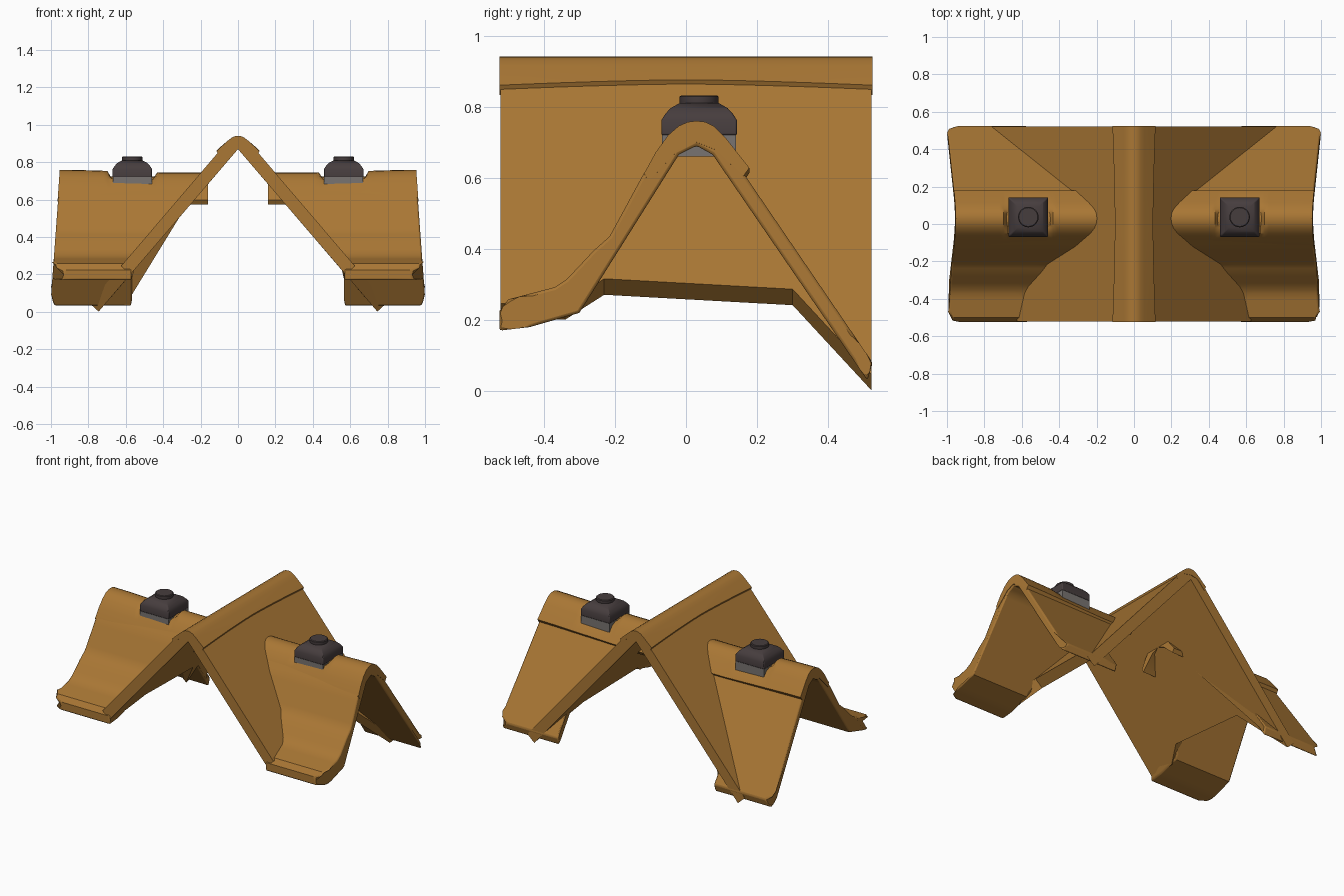
import bpy, bmesh, math

if "Cube" in bpy.data.objects:
    bpy.data.objects.remove(bpy.data.objects["Cube"])

def mat(name, col):
    m = bpy.data.materials.new(name)
    m.diffuse_color = (*col, 1)
    m.use_nodes = True
    m.node_tree.nodes["Principled BSDF"].inputs["Base Color"].default_value = m.diffuse_color
    return m

BROWN = mat("ochre_brown", (0.40, 0.185, 0.035))
DARK = mat("dark_iron", (0.062, 0.047, 0.048))
GREY = mat("grey_metal", (0.19, 0.175, 0.165))

def subdivide(pts, step=0.035):
    out = []
    for (a, b), (c, d) in zip(pts, pts[1:] + pts[:1]):
        n = max(1, math.ceil(math.hypot(c - a, d - b) / step))
        out += [(a + (c - a) * i / n, b + (d - b) * i / n) for i in range(n)]
    return out

def loft(name, rings, material, bevel=0.0, angle=35):
    # skin a row of closed rings and cap both ends
    bm = bmesh.new()
    vs = [[bm.verts.new(p) for p in r] for r in rings]
    for a, b in zip(vs, vs[1:]):
        n = len(a)
        for i in range(n):
            bm.faces.new((a[i], a[(i + 1) % n], b[(i + 1) % n], b[i]))
    bm.faces.new(vs[0][::-1])
    bm.faces.new(vs[-1])
    bmesh.ops.recalc_face_normals(bm, faces=bm.faces[:])
    me = bpy.data.meshes.new(name)
    bm.to_mesh(me)
    bm.free()
    ob = bpy.data.objects.new(name, me)
    bpy.context.collection.objects.link(ob)
    me.materials.append(material)
    if bevel:
        mod = ob.modifiers.new("soft_edge", 'BEVEL')
        mod.width, mod.segments, mod.limit_method = bevel, 2, 'ANGLE'
        mod.angle_limit = math.radians(50)
    bpy.ops.object.select_all(action='DESELECT')
    ob.select_set(True)
    bpy.context.view_layer.objects.active = ob
    bpy.ops.object.shade_smooth_by_angle(angle=math.radians(angle))
    return ob

def mirrored(half):
    # half profile from outer apex to inner apex, mirrored about x = 0
    return half + [(-x, z) for x, z in half[-2:0:-1]]

# main gable: two slabs meeting at the ridge, lower edge varies along y
def roof_z(x):
    return 0.977 - 1.17 * x

rings = []
for y, xe in [(-.522, .625), (-.34, .625), (-.23, .565), (.30, .59), (.522, .795)]:
    half = [(0, .91), (.06, roof_z(.06)), (.3, roof_z(.3)), (xe, roof_z(xe)),
            (xe - .05, roof_z(xe) - .045), (0, .87)]
    rings.append([(x, y, z) for x, z in mirrored(half)])
loft("main_roof", rings, BROWN)

# rounded ridge cap of the main gable
rings = []
for i in range(13):
    y = -.524 + 1.048 * i / 12
    e = .102 + .013 * (abs(y) / .524) ** 1.5
    half = [(0, .941), (.018, .939), (.036, .93), (.055, .915), (e, roof_z(e) + .018),
            (e - .012, roof_z(e) - .01), (.05, .89), (0, .90)]
    rings.append([(x, y, z) for x, z in mirrored(half)])
loft("main_ridge_cap", rings, BROWN)

CROSS = subdivide([(-.525, .225), (-.50, .258), (-.37, .292), (-.335, .315), (-.26, .395),
                   (-.215, .435), (-.12, .61), (-.06, .69), (0, .72), (.03, .725), (.06, .717),
                   (.15, .63), (.525, .08), (.51, .03), (.075, .665), (.03, .69), (-.02, .665),
                   (-.30, .22), (-.44, .18), (-.525, .17)])

def end_x(z):
    return .95 + .052 * (.76 - z) / .71

def start_x(z):
    return min((.977 - z) / 1.17 - .05, .57)

def cross_point(s, t, y, z):
    # free lower corners are rounded off
    r, d = .06, max(0, .525 - abs(y))
    cut = r - math.sqrt(r * r - (r - d) ** 2) if d < r else 0
    a, b = start_x(z), end_x(z) - cut
    return (s * (a + (b - a) * t), y, z)

def cap_ring(s, x):
    # front edge hangs in a scallop below the post; top is notched at the post
    u = min(1, abs(x - .565) / .22)
    drop = .04 * (1 + math.cos(math.pi * u)) / 2
    pts = [(-.118 - drop * .5, .612 - drop), (-.085, .672), (-.05, .72), (-.02, .746), (.005, .757),
           (.03, .76), (.055, .757), (.08, .744), (.115, .708), (.178, .628),
           (.162, .605), (.08, .68), (.03, .70), (-.02, .68), (-.105 - drop * .5, .59 - drop)]
    top = .712 if abs(x - .565) < .12 else 1
    lift = -.015 * max(0, min(1, (.9 - x) / .5))
    return [(s * (x + (.76 - z) * .07 * (x > .9)), y, min(z + lift, top)) for y, z in pts]

CAP_X = [.16, .25, .345, .38, .41, .432, .455, .51, .565, .62, .675, .698, .72, .75, .785, .85, .953]

for s, side in ((1, "right"), (-1, "left")):
    # cross gable with flared front eave
    loft(side + "_cross_roof",
         [[cross_point(s, t, y, z) for y, z in CROSS] for t in (0, .25, .5, .75, 1)],
         BROWN, bevel=.008)
    # ridge cap of the cross gable
    loft(side + "_cross_ridge_cap", [cap_ring(s, x) for x in CAP_X], BROWN)

    # square vent post: grey base, dark domed lid, round button
    def square(h, z):
        return [(s * .565 + a * h, .037 + b * h, z) for a, b in ((-1, -1), (1, -1), (1, 1), (-1, 1))]

    def circle(r, z):
        return [(s * .565 + r * math.cos(k * math.pi / 12), .037 + r * math.sin(k * math.pi / 12), z)
                for k in range(24)]

    loft(side + "_post_base", [square(.104, .66), square(.104, .72)], GREY)
    loft(side + "_post_lid", [square(h, z) for h, z in
                              ((.106, .72), (.106, .762), (.095, .78), (.08, .796), (.055, .81))],
         DARK, bevel=.004)
    loft(side + "_post_button", [circle(.05, .79), circle(.055, .812), circle(.055, .828), circle(.05, .832)], DARK)
